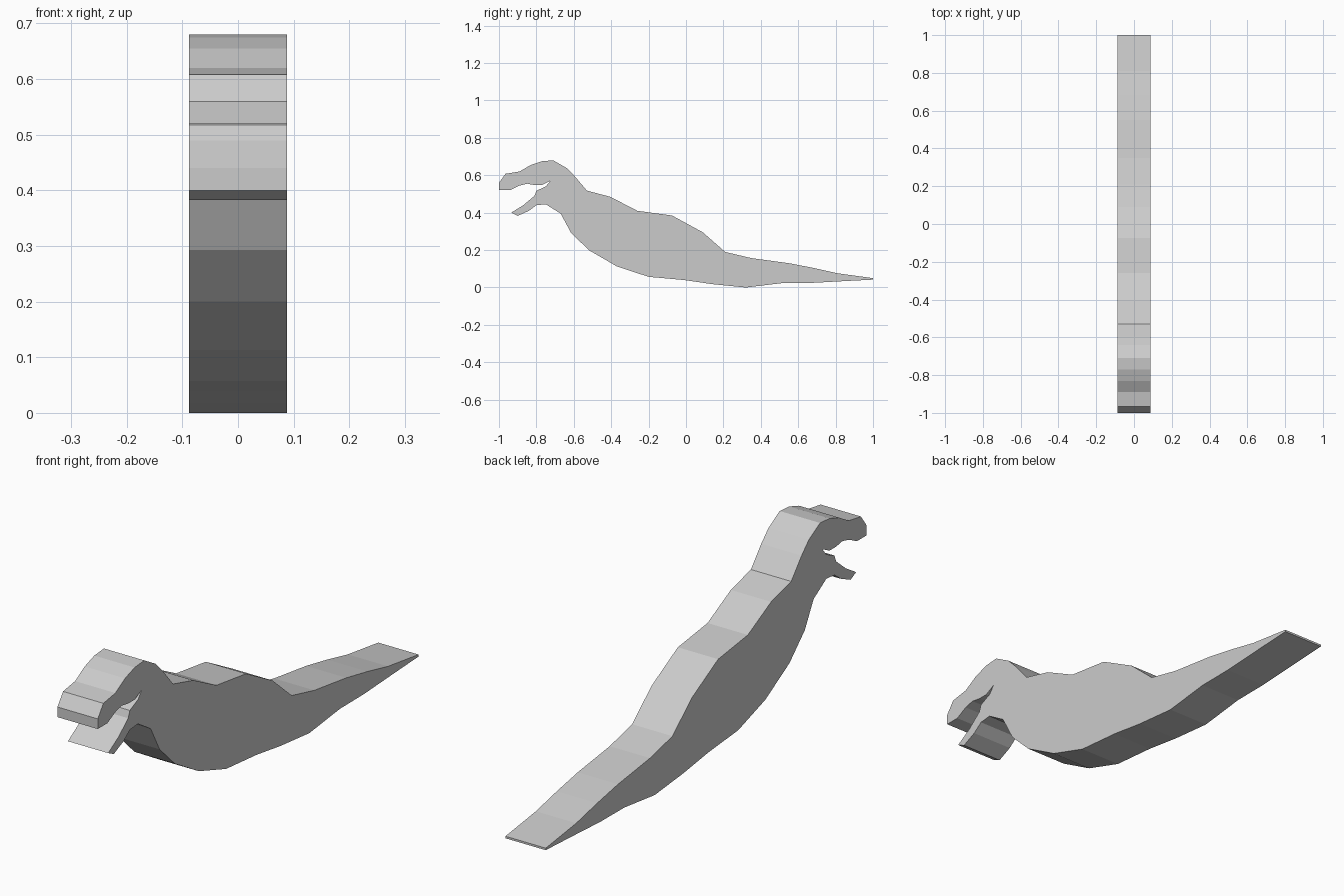
import bpy, bmesh

if "Cube" in bpy.data.objects:
    bpy.data.objects.remove(bpy.data.objects["Cube"])

HALF_WIDTH = 0.088

# Side outline sections as (y, z), running clockwise from the snout
head_top = [(-1, .52), (-1, .56), (-.965, .608), (-.89, .62), (-.83, .655),
            (-.77, .675), (-.71, .68), (-.64, .64), (-.595, .595)]
back = [(-.53, .518), (-.405, .485), (-.26, .41), (-.075, .385),
        (.09, .295), (.21, .19)]
tail = [(.35, .157), (.55, .13), (.68, .105), (.81, .076), (1, .05),
        (1, .042), (.86, .035), (.66, .024), (.51, .023)]
belly = [(.32, 0), (.14, .018), (-.01, .04), (-.20, .057), (-.37, .113),
         (-.52, .2), (-.615, .293), (-.67, .395)]
lower_jaw = [(-.75, .445), (-.80, .44), (-.84, .41), (-.90, .383),
             (-.935, .40), (-.87, .44), (-.81, .49), (-.80, .517), (-.75, .54)]
mouth = [(-.725, .57), (-.77, .548), (-.81, .548), (-.85, .555),
         (-.89, .545), (-.94, .52)]
outline = head_top + back + tail + belly + lower_jaw + mouth

# Extrude the outline across the width
bm = bmesh.new()
side = bm.faces.new([bm.verts.new((-HALF_WIDTH, y, z)) for y, z in outline])
result = bmesh.ops.extrude_face_region(bm, geom=[side], use_keep_orig=True)
moved = [g for g in result["geom"] if isinstance(g, bmesh.types.BMVert)]
bmesh.ops.translate(bm, verts=moved, vec=(2 * HALF_WIDTH, 0, 0))
bmesh.ops.recalc_face_normals(bm, faces=bm.faces)

mesh = bpy.data.meshes.new("dinosaur_body")
bm.to_mesh(mesh)
bm.free()
body = bpy.data.objects.new("dinosaur_body", mesh)
bpy.context.collection.objects.link(body)

# Plain grey surface
grey = bpy.data.materials.new("light_grey")
grey.diffuse_color = (.6, .6, .6, 1)
grey.use_nodes = True
grey.node_tree.nodes["Principled BSDF"].inputs["Base Color"].default_value = grey.diffuse_color
mesh.materials.append(grey)
